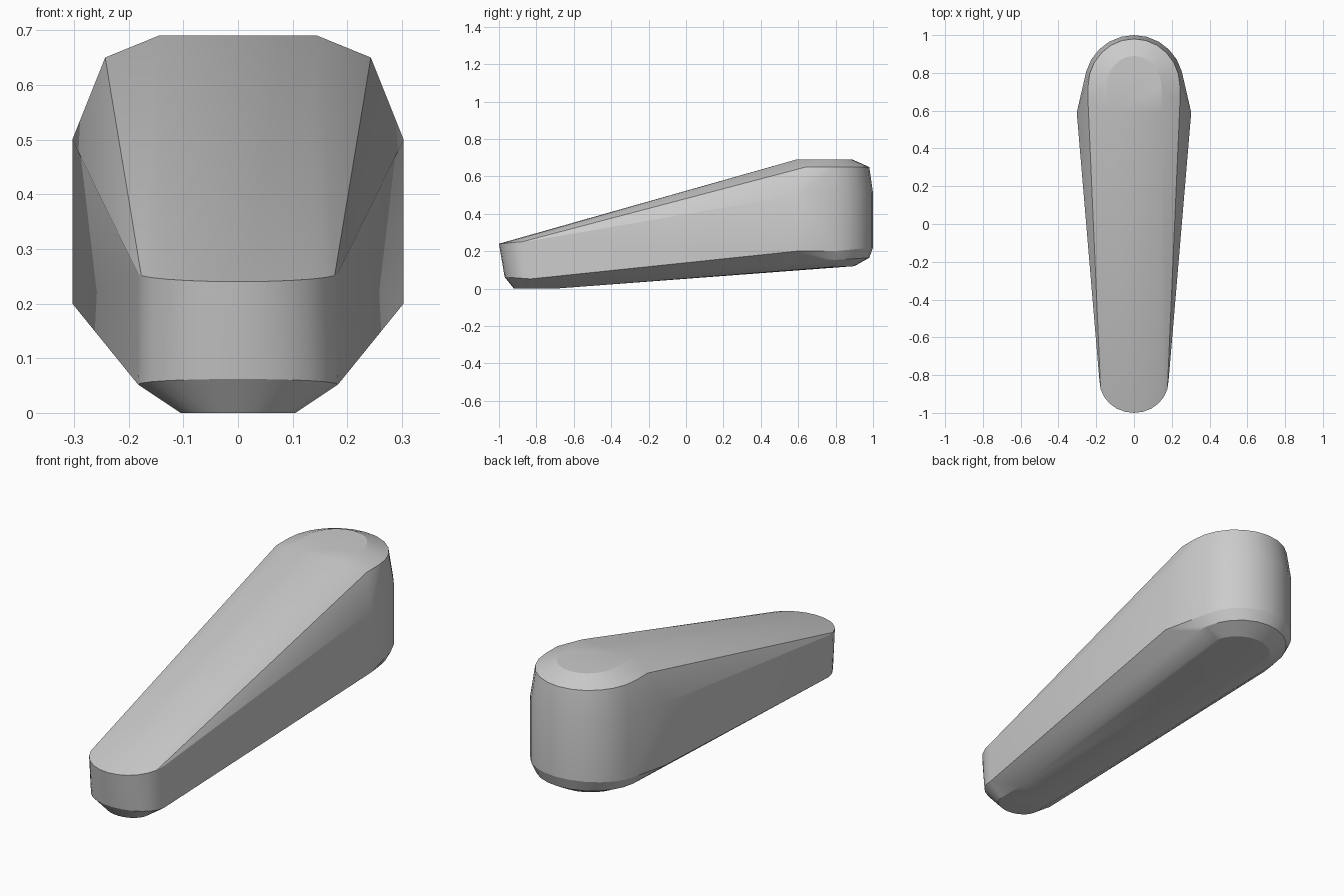
import bpy, bmesh
from math import sin, cos, pi, radians

if "Cube" in bpy.data.objects:
    bpy.data.objects.remove(bpy.data.objects["Cube"])

SEG = 12


def arc(cy, rx, ry, z_side, z_end, direction):
    """Half-ellipse around one end of the bar, bulging towards +y or -y."""
    pts = []
    for i in range(SEG + 1):
        a = pi * i / SEG
        s = sin(a)
        pts.append((rx * cos(a), cy + direction * ry * s, z_side + (z_end - z_side) * s))
    return pts


def pair(x, y, z):
    return [(x, y, z), (-x, y, z)]


points = []

# Thin rounded front end: top rim, lower rim, underside
points += arc(-0.83, 0.183, 0.17, 0.255, 0.24, -1)
points += arc(-0.83, 0.183, 0.14, 0.052, 0.062, -1)
points += arc(-0.84, 0.105, 0.08, 0.0, 0.0, -1)
points += pair(0.105, -0.70, 0.0)

# Thick rounded back end: underside, lower rim, wall, upper rim, top
points += arc(0.74, 0.16, 0.16, 0.115, 0.12, 1)
points += arc(0.74, 0.235, 0.24, 0.15, 0.165, 1)
points += arc(0.74, 0.262, 0.26, 0.195, 0.22, 1)
points += arc(0.74, 0.262, 0.26, 0.50, 0.51, 1)
points += arc(0.73, 0.243, 0.25, 0.65, 0.65, 1)
points += arc(0.73, 0.145, 0.16, 0.69, 0.69, 1)

# Widest shoulder of the tapering body
points += pair(0.303, 0.59, 0.20)
points += pair(0.303, 0.59, 0.50)
points += pair(0.243, 0.64, 0.65)
points += pair(0.145, 0.59, 0.69)

# Wrap the outlines in one closed faceted skin
bm = bmesh.new()
for p in points:
    bm.verts.new(p)
bmesh.ops.remove_doubles(bm, verts=bm.verts[:], dist=0.0005)
bmesh.ops.convex_hull(bm, input=bm.verts[:])
bmesh.ops.delete(bm, geom=[v for v in bm.verts if not v.link_faces], context='VERTS')
bmesh.ops.dissolve_limit(bm, angle_limit=radians(1), verts=bm.verts[:], edges=bm.edges[:])
bmesh.ops.recalc_face_normals(bm, faces=bm.faces[:])

mesh = bpy.data.meshes.new("tapered_bar")
bm.to_mesh(mesh)
bm.free()
bar = bpy.data.objects.new("tapered_bar", mesh)
bpy.context.collection.objects.link(bar)

# Round the end walls, keep the long creases sharp
bpy.context.view_layer.objects.active = bar
bar.select_set(True)
bpy.ops.object.shade_smooth_by_angle(angle=radians(18))
